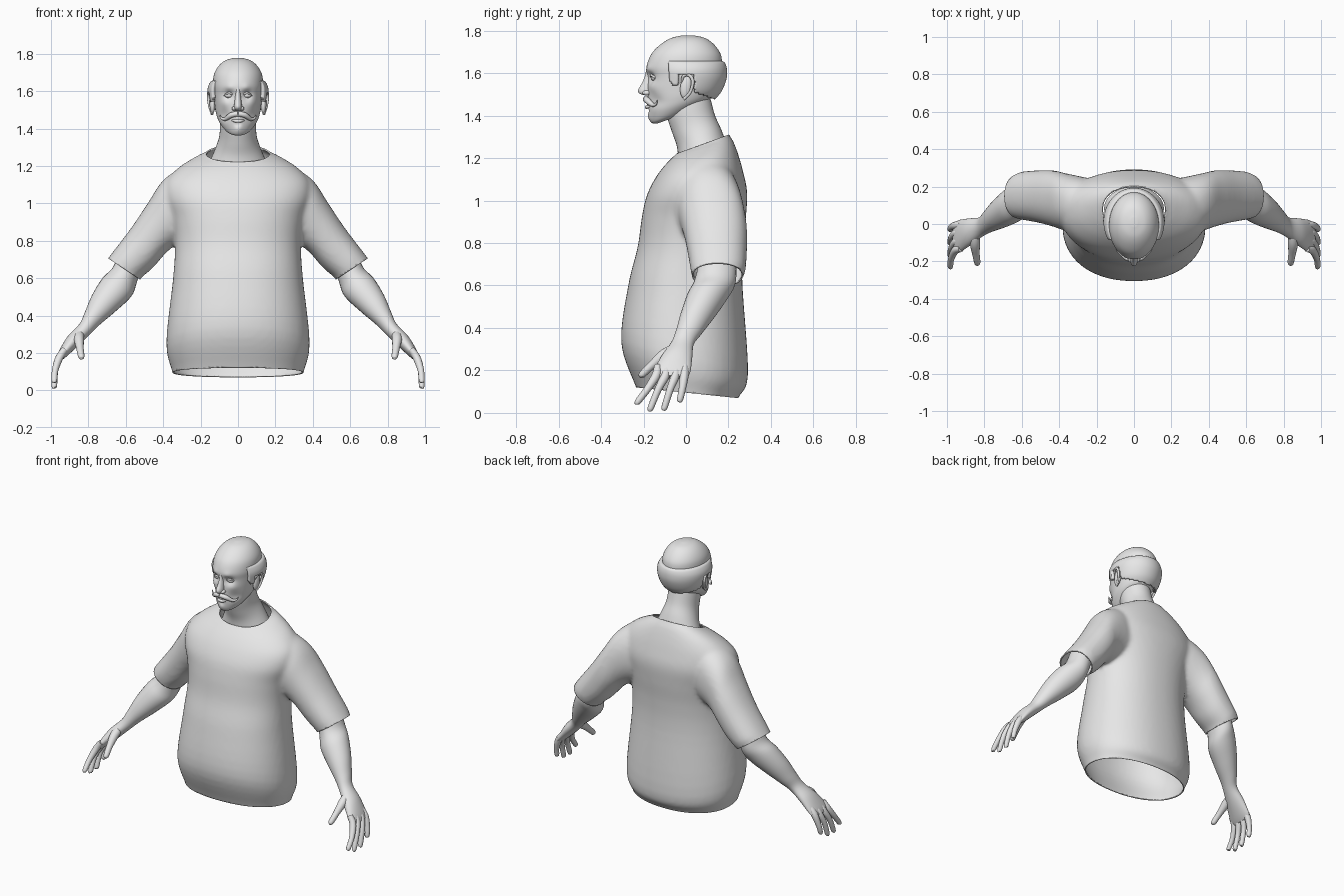
import bpy, bmesh, math
from mathutils import Vector, Matrix

if "Cube" in bpy.data.objects:
    bpy.data.objects.remove(bpy.data.objects["Cube"])

GREY = (0.8, 0.8, 0.8, 1)
clay = bpy.data.materials.new("plain_grey")
clay.use_nodes = True
clay.diffuse_color = GREY
clay.node_tree.nodes["Principled BSDF"].inputs["Base Color"].default_value = GREY
parts = []


def spline(rows, steps):
    """Smoothly resample a list of equal-length tuples."""
    out = []
    for i in range(len(rows) - 1):
        quad = (rows[max(i - 1, 0)], rows[i], rows[i + 1], rows[min(i + 2, len(rows) - 1)])
        for k in range(steps):
            t = k / steps
            out.append([b + t / 2 * ((c - a) + t * ((2*a - 5*b + 4*c - d) + t * (3*b - a - 3*c + d)))
                        for a, b, c, d in zip(*quad)])
    out.append(list(rows[-1]))
    return out


def level(zf, zb, yf, yb, w):
    """Body section: front/back heights, front/back depths, half width."""
    return (Vector((0, (yf + yb) / 2, (zf + zb) / 2)), Vector((w, 0, 0)),
            Vector((0, (yb - yf) / 2, (zb - zf) / 2)))


def limb(xo, zo, xi, zi, yf, yb, side=1):
    """Limb section: outer point, inner point, depth range."""
    return (Vector((side * (xo + xi) / 2, (yf + yb) / 2, (zo + zi) / 2)),
            Vector((side * (xo - xi) / 2, 0, (zo - zi) / 2)), Vector((0, (yb - yf) / 2, 0)))


def loft(bm, sections, seg=32, power=2.0, caps=True):
    def bend(v):
        return math.copysign(abs(v) ** (2 / power), v)
    rings = []
    for c, u, v in sections:
        angles = [math.tau * k / seg for k in range(seg)]
        rings.append([bm.verts.new(c + u * bend(math.cos(a)) + v * bend(math.sin(a))) for a in angles])
    for r, s in zip(rings, rings[1:]):
        for k in range(seg):
            n = (k + 1) % seg
            bm.faces.new((r[k], r[n], s[n], s[k]))
    if caps:
        bm.faces.new(rings[0])
        bm.faces.new(rings[-1])


def tube(bm, points, steps=5, seg=14):
    """Round tube through (x, y, z, radius) points."""
    rows = spline(points, steps)
    pos = [Vector(r[:3]) for r in rows]
    sections = []
    for i, p in enumerate(pos):
        along = (pos[min(i + 1, len(pos) - 1)] - pos[max(i - 1, 0)]).normalized()
        u = along.cross(Vector((0.3, 0.8, 0.1))).normalized()
        sections.append((p, u * rows[i][3], along.cross(u) * rows[i][3]))
    loft(bm, sections, seg)


def ball(bm, centre, size, tilt=0):
    m = Matrix.Translation(centre) @ Matrix.Rotation(tilt, 4, 'X') @ Matrix.Diagonal((*size, 1))
    bmesh.ops.create_uvsphere(bm, u_segments=24, v_segments=16, radius=1, matrix=m)


def finish(name, bm, mirror=False):
    bmesh.ops.recalc_face_normals(bm, faces=bm.faces)
    mesh = bpy.data.meshes.new(name)
    bm.to_mesh(mesh)
    bm.free()
    mesh.materials.append(clay)
    ob = bpy.data.objects.new(name, mesh)
    bpy.context.collection.objects.link(ob)
    if mirror:
        ob.modifiers.new("mirror", 'MIRROR').use_mirror_merge = False
    parts.append(ob)
    return ob


# Shirt: torso and sleeves fused into one skin, then trimmed open
torso = [(.02, -.03, -.20, .215, .33), (.12, .07, -.235, .245, .35), (.33, .18, -.305, .292, .383),
         (.60, .60, -.272, .266, .347), (.78, .78, -.228, .268, .337), (.92, .92, -.208, .282, .355),
         (1.02, 1.04, -.186, .288, .39), (1.10, 1.14, -.148, .268, .38), (1.16, 1.22, -.105, .245, .315),
         (1.205, 1.28, -.062, .222, .225), (1.23, 1.315, -.035, .2, .16), (1.28, 1.37, -.02, .185, .14)]
sleeve = [(.20, 1.22, .15, .82, -.05, .23), (.31, 1.185, .27, .8, -.06, .255),
          (.405, 1.118, .335, .775, -.035, .272), (.483, 1.0, .39, .73, -.012, .287),
          (.57, .87, .455, .655, .008, .287), (.665, .745, .515, .605, .022, .28),
          (.695, .705, .525, .59, .028, .268), (.735, .65, .565, .535, .03, .262)]
bm = bmesh.new()
loft(bm, [level(*r) for r in spline(torso, 5)], 64, 2.2)
for side in (1, -1):
    loft(bm, [limb(*r, side) for r in spline(sleeve, 5)], 40, 2.2)
shirt = finish("shirt", bm)
remesh = shirt.modifiers.new("fuse", 'REMESH')
remesh.mode = 'VOXEL'
remesh.voxel_size = 0.014
relax = shirt.modifiers.new("relax", 'SMOOTH')
relax.factor = 0.5
relax.iterations = 5
bpy.context.view_layer.update()
fused = bpy.data.meshes.new_from_object(shirt.evaluated_get(bpy.context.evaluated_depsgraph_get()))
shirt.modifiers.clear()
bm = bmesh.new()
bm.from_mesh(fused)


def trim(point, normal, keep):
    faces = [f for f in bm.faces if keep(f.calc_center_median())]
    geom = {g for f in faces for g in (*f.verts, *f.edges)} | set(faces)
    bmesh.ops.bisect_plane(bm, geom=list(geom), plane_co=point, plane_no=normal, clear_outer=True)


trim((0, -.235, .12), (0, -.05, -.475), lambda c: c.z < .3)
trim((0, -.035, 1.225), (0, -.085, .235), lambda c: c.z > 1.1)
for side in (1, -1):
    trim((side * .69, 0, .703), (side * .55, 0, -.83), lambda c: c.x * side > .45)
bm.to_mesh(fused)
bm.free()
shirt.data = fused
fused.materials.clear()
fused.materials.append(clay)
hem = shirt.modifiers.new("cloth", 'SOLIDIFY')
hem.thickness = 0.008
hem.offset = -1

# Arms with palms
arm = [(.62, .79, .5, .71, .07, .235), (.665, .665, .54, .58, .04, .235), (.725, .60, .57, .503, .005, .2),
       (.78, .51, .655, .422, -.025, .14), (.818, .42, .737, .353, -.047, .08),
       (.848, .355, .79, .302, -.07, .038), (.91, .29, .85, .243, -.115, .03),
       (.955, .215, .912, .185, -.15, .022), (.97, .175, .94, .162, -.145, .01)]
bm = bmesh.new()
loft(bm, [limb(*r) for r in spline(arm, 5)], 28)
finish("arm", bm, True)

# Fingers and thumb
bm = bmesh.new()
for base, tip, low in ((-.132, -.225, .04), (-.09, -.165, .012), (-.045, -.1, .015), (-.006, -.028, .05)):
    mid = base * .45 + tip * .55
    tube(bm, [(.925, base, .22, .018), (.955, base * .9 + tip * .1, .175, .021), (.977, mid, .11, .017),
              (.982, tip, low + .015, .015), (.98, tip - .004, low + .003, .010), (.98, tip - .005, low, .002)])
tube(bm, [(.845, -.04, .31, .022), (.85, -.1, .275, .027), (.845, -.16, .225, .02),
          (.838, -.205, .182, .017), (.837, -.213, .17, .010), (.837, -.215, .165, .002)])
finish("fingers", bm, True)

# Neck
neck = [(1.17, 1.24, -.035, .2, .16), (1.25, 1.33, -.042, .168, .122), (1.32, 1.4, -.065, .137, .1),
        (1.4, 1.48, -.09, .115, .095), (1.47, 1.53, -.09, .1, .09)]
bm = bmesh.new()
loft(bm, [level(*r) for r in spline(neck, 5)], 40)
finish("neck", bm)

# Head, with sockets, brow, cheeks and chin pressed into the face
head = [(1.362, 1.4, -.135, -.03, .035), (1.368, 1.43, -.16, .04, .07), (1.41, 1.475, -.172, .11, .103),
        (1.46, 1.51, -.176, .14, .118), (1.52, 1.56, -.18, .16, .126), (1.58, 1.6, -.182, .166, .131),
        (1.63, 1.64, -.186, .17, .134), (1.69, 1.69, -.163, .163, .128), (1.735, 1.735, -.12, .132, .103),
        (1.765, 1.765, -.07, .09, .066), (1.778, 1.778, -.015, .035, .018)]
dents = [(.048, 1.58, .026, .02), (.045, 1.618, .02, -.006), (.075, 1.535, .025, -.007),
         (.075, 1.47, .028, .01), (0, 1.395, .028, -.01), (0, 1.455, .03, -.008), (0, 1.425, .014, .008)]
bm = bmesh.new()
loft(bm, [level(*r) for r in spline(head, 6)], 96)
for v in bm.verts:
    if v.co.y < -.05:
        v.co.y += sum(amount * math.exp(-((abs(v.co.x) - x) ** 2 + (v.co.z - z) ** 2) / r ** 2)
                      for x, z, r, amount in dents)
finish("head", bm)

# Nose with nostril wings
bm = bmesh.new()
nose = [(1.62, 1.62, -.187, -.15, .012), (1.585, 1.585, -.194, -.14, .014), (1.55, 1.55, -.209, -.14, .018),
        (1.52, 1.52, -.226, -.14, .021), (1.503, 1.5, -.218, -.14, .02), (1.496, 1.492, -.195, -.15, .013)]
loft(bm, [level(*r) for r in spline(nose, 4)], 24)
for side in (1, -1):
    ball(bm, (side * .02, -.185, 1.507), (.013, .02, .012))
finish("nose", bm)

# Eyes with upper lids
bm = bmesh.new()
ball(bm, (.048, -.145, 1.577), (.024, .02, .015))
tube(bm, [(.022, -.16, 1.576, .003), (.047, -.164, 1.59, .006), (.076, -.146, 1.577, .003)])
finish("eye", bm, True)

# Moustache with curled tips, and lips
bm = bmesh.new()
tube(bm, [(0, -.19, 1.478, .013), (.035, -.183, 1.472, .015), (.068, -.158, 1.451, .010),
          (.088, -.142, 1.455, .006), (.098, -.136, 1.472, .002)])
finish("moustache", bm, True)
bm = bmesh.new()
tube(bm, [(-.036, -.165, 1.445, .002), (-.018, -.181, 1.441, .008), (0, -.185, 1.44, .009),
          (.018, -.181, 1.441, .008), (.036, -.165, 1.445, .002)])
finish("lip", bm)

# Ears with raised rims
bm = bmesh.new()
ball(bm, (.136, 0, 1.535), (.016, .027, .055), -.15)
tube(bm, [(.137, -.02, 1.555, .005), (.15, -.012, 1.586, .007), (.157, .016, 1.59, .008),
          (.158, .032, 1.56, .008), (.15, .02, 1.51, .007), (.138, -.01, 1.478, .008)])
finish("ear", bm, True)

# Hair fringe wrapping the back of the head, opened at the face and ears
hair = [(1.657, 1.657, -.17, .168, .132), (1.65, 1.648, -.17, .184, .148), (1.615, 1.615, -.17, .193, .162),
        (1.57, 1.57, -.165, .19, .16), (1.515, 1.515, -.16, .168, .147), (1.465, 1.475, -.14, .135, .118),
        (1.455, 1.462, -.12, .118, .1)]
bm = bmesh.new()
loft(bm, [level(*r) for r in spline(hair, 6)], 128, caps=False)


def bare(c):
    face = c.y < -.082 + max(0, 1.6 - c.z) * .2
    ear = -.04 < c.y < .042 and c.z < 1.597
    return face or ear or (c.y < 0 and c.z < 1.5) or c.z < 1.5 - c.y * .35 + .025


bmesh.ops.delete(bm, geom=[f for f in bm.faces if bare(f.calc_center_median())], context='FACES')
fringe = finish("hair_fringe", bm)
shell = fringe.modifiers.new("thickness", 'SOLIDIFY')
shell.thickness = 0.025
shell.offset = -1

# Smooth shading that keeps crisp edges
bpy.ops.object.select_all(action='DESELECT')
for ob in parts:
    ob.select_set(True)
bpy.context.view_layer.objects.active = shirt
bpy.ops.object.shade_smooth_by_angle(angle=math.radians(50))
